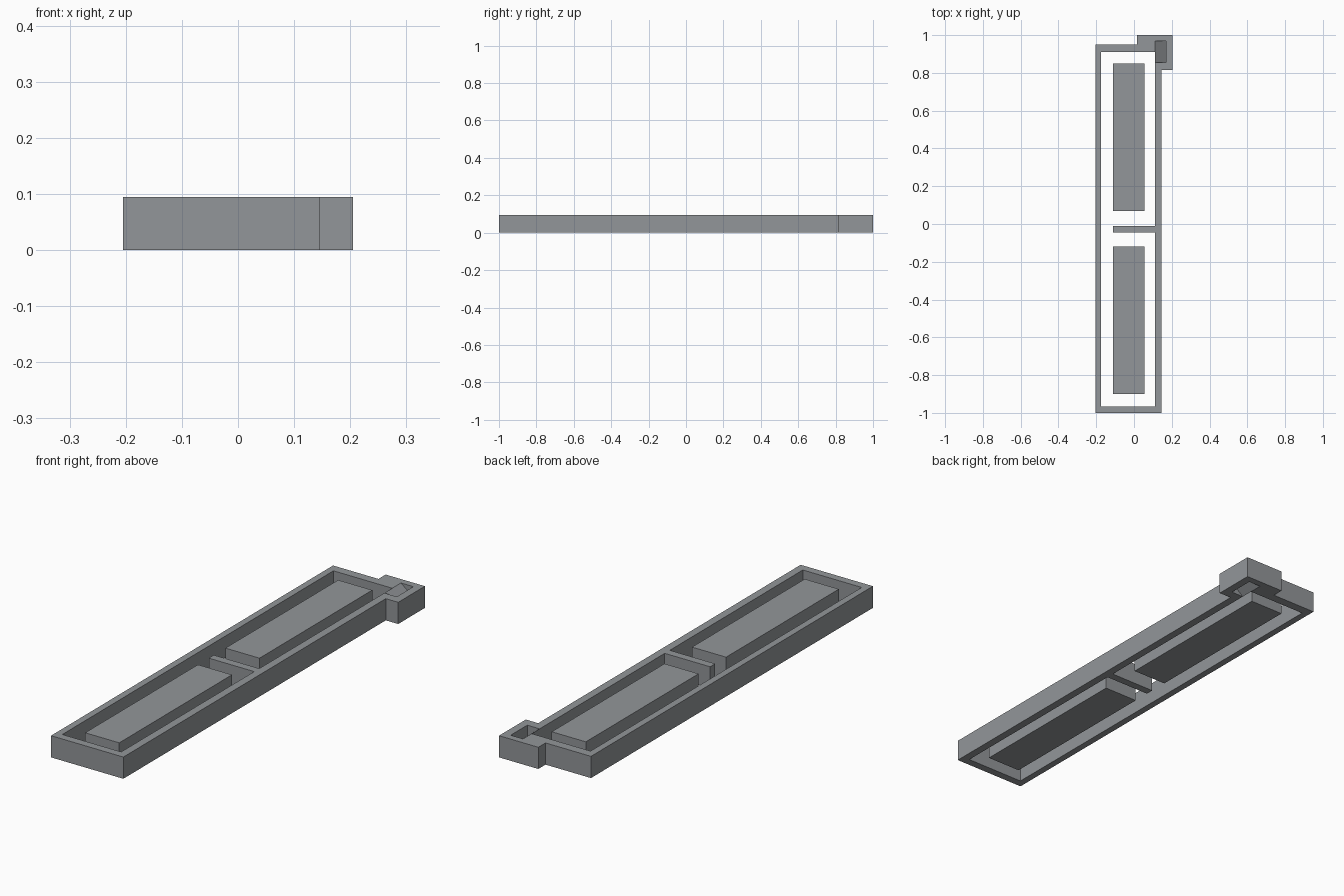
import bpy
import bmesh

HEIGHT = 0.095

old = bpy.data.objects.get("Cube")
if old:
    bpy.data.objects.remove(old, do_unlink=True)

# Single grey material
grey = bpy.data.materials.new("slate_grey")
grey.use_nodes = True
colour = (0.29, 0.305, 0.32, 1)
grey.diffuse_color = colour
grey.node_tree.nodes["Principled BSDF"].inputs["Base Color"].default_value = colour


def prism(name, outline, direction):
    """Extrude a closed 3D outline along a direction."""
    bm = bmesh.new()
    face = bm.faces.new([bm.verts.new(p) for p in outline])
    out = bmesh.ops.extrude_face_region(bm, geom=[face])["geom"]
    bmesh.ops.translate(bm, vec=direction,
                        verts=[v for v in out if isinstance(v, bmesh.types.BMVert)])
    bmesh.ops.recalc_face_normals(bm, faces=bm.faces)
    mesh = bpy.data.meshes.new(name)
    bm.to_mesh(mesh)
    bm.free()
    mesh.materials.append(grey)
    obj = bpy.data.objects.new(name, mesh)
    bpy.context.collection.objects.link(obj)
    return obj


def slab(name, points):
    return prism(name, [(x, y, 0) for x, y in points], (0, 0, HEIGHT))


def block(name, x0, x1, y0, y1):
    return slab(name, [(x0, y0), (x1, y0), (x1, y1), (x0, y1)])


# Long rectangular frame, merging into the corner bracket
L, R, F, B = -0.205, 0.145, -1.0, 0.95
IL, IR, IF, IB = -0.175, 0.11, -0.965, 0.91
block("frame_front", L, R, F, IF)
block("frame_left_side", L, IL, IF, B)
block("frame_right_side", IR, R, IF, 0.855)
block("frame_back", IL, 0.095, IB, B)

# Corner bracket wrapped around the back corner
slab("corner_bracket", [(0.015, B), (0.095, B), (0.095, 0.97), (0.17, 0.97),
                        (0.17, 0.855), (R, 0.855), (R, 0.815), (0.205, 0.815),
                        (0.205, 1.0), (0.015, 1.0)])

# Wedge inside the bracket, tapering outward to leave a recess above and below
block("corner_post", 0.095, IR, IB, 0.97)
prism("corner_wedge", [(IR, 0.855, 0), (IR, 0.855, HEIGHT), (0.17, 0.855, HEIGHT / 2)],
      (0, 0.115, 0))

# Two long inner panels and the divider bar between them
block("front_panel", -0.11, 0.055, -0.90, -0.12)
block("back_panel", -0.11, 0.055, 0.07, 0.85)
block("divider_bar", -0.11, IR, -0.045, -0.01)
